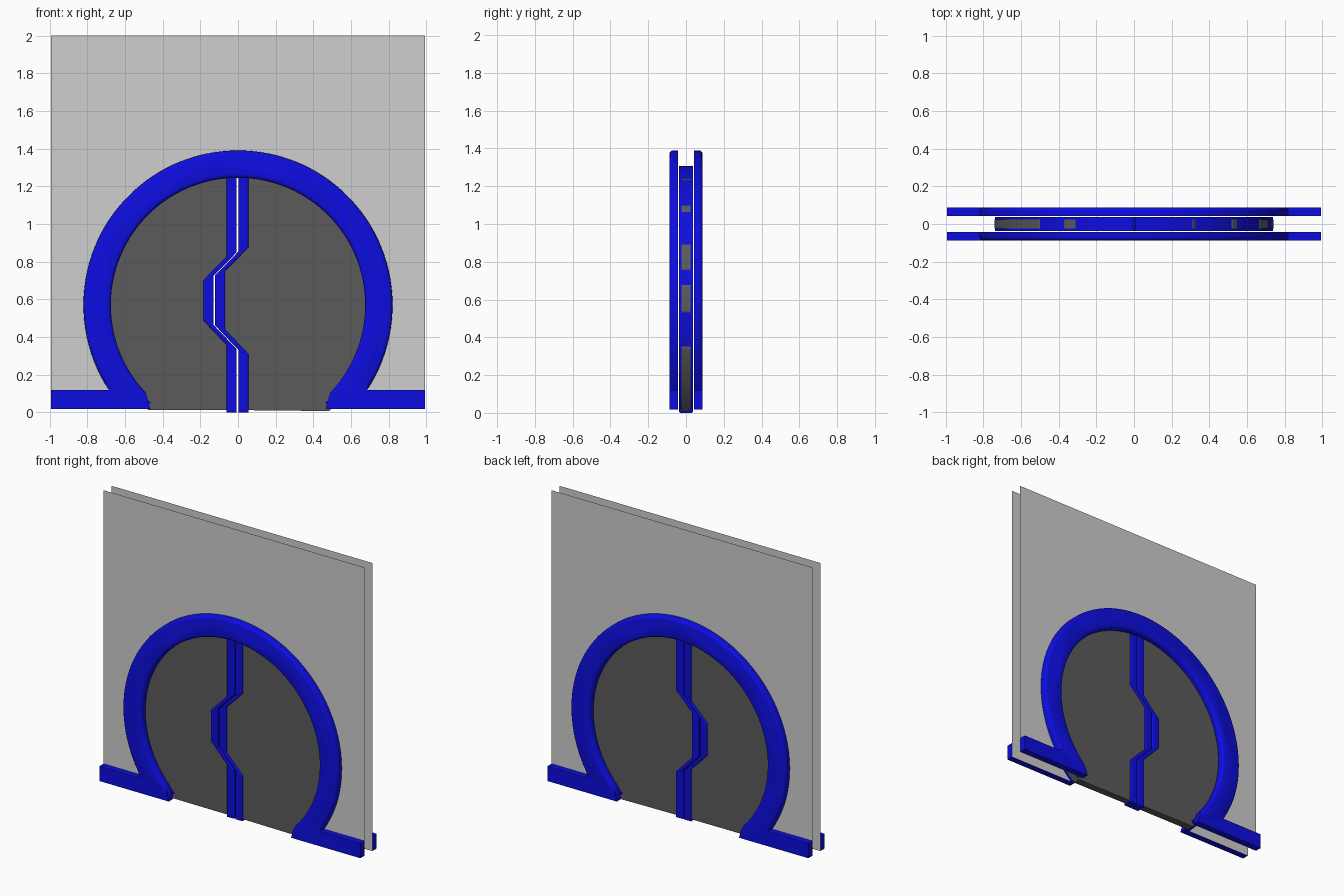
import bpy, bmesh, math

if "Cube" in bpy.data.objects:
    bpy.data.objects.remove(bpy.data.objects["Cube"])

CZ = 0.57                       # height of the round opening's centre


def material(name, rgb):
    m = bpy.data.materials.new(name)
    m.diffuse_color = (*rgb, 1)
    m.use_nodes = True
    m.node_tree.nodes["Principled BSDF"].inputs["Base Color"].default_value = m.diffuse_color
    return m


BLUE = material("blue", (0.004, 0.004, 0.74))
DARK = material("dark grey", (0.105, 0.105, 0.105))
LIGHT = material("light grey", (0.62, 0.62, 0.62))


def arc(r, a0, a1, n=64):
    """Points on a circle about the opening's centre, angles in degrees."""
    out = []
    for i in range(n + 1):
        a = math.radians(a0 + (a1 - a0) * i / n)
        out.append((r * math.cos(a), CZ + r * math.sin(a)))
    return out


def angle_at(r, z):
    return math.degrees(math.asin((z - CZ) / r))


def plate(name, outline, y0, y1, mat, bevel=0.0, rule=None, smooth=False):
    """Extrude an x-z outline from y0 to y1, rounding the y1 edges picked by rule."""
    bm = bmesh.new()
    base = bm.faces.new([bm.verts.new((x, y0, z)) for x, z in outline])
    if y1 != y0:
        geo = bmesh.ops.extrude_face_region(bm, geom=[base], use_keep_orig=True)
        for v in geo["geom"]:
            if isinstance(v, bmesh.types.BMVert):
                v.co.y = y1
        bmesh.ops.recalc_face_normals(bm, faces=bm.faces[:])
    if bevel:
        picked = [e for e in bm.edges
                  if all(abs(v.co.y - y1) < 1e-5 and rule(v.co) for v in e.verts)]
        bmesh.ops.bevel(bm, geom=picked, offset=bevel, segments=3, profile=0.5,
                        affect='EDGES', clamp_overlap=True)
    mesh = bpy.data.meshes.new(name)
    bm.to_mesh(mesh)
    bm.free()
    mesh.materials.append(mat)
    ob = bpy.data.objects.new(name, mesh)
    bpy.context.collection.objects.link(ob)
    if smooth:
        bpy.ops.object.select_all(action='DESELECT')
        bpy.context.view_layer.objects.active = ob
        ob.select_set(True)
        bpy.ops.object.shade_smooth_by_angle(angle=math.radians(35))
    return ob


# Frame outline: feet, outer arch and inner arch
R_OUT, R_IN, FOOT, BOT = 0.82, 0.675, 0.12, 0.018
ao, ai = angle_at(R_OUT, FOOT), angle_at(R_IN, 0.105)
frame = ([(-0.993, BOT), (-0.993, FOOT)] + arc(R_OUT, 180 - ao, ao, 80) +
         [(0.993, FOOT), (0.993, BOT), (0.465, BOT)] +
         arc(R_IN, ai, 180 - ai, 80) + [(-0.465, BOT)])


def on_arch(co):
    r = math.hypot(co.x, co.z - CZ)
    return co.z > 0.1 and (abs(r - R_OUT) < 1e-3 or abs(r - R_IN) < 1e-3)


# Wall sheet with a round hole
R_WALL = 0.745
aw = angle_at(R_WALL, BOT)
wall = ([(-0.993, BOT), (-0.993, 2.0), (0.993, 2.0), (0.993, BOT)] +
        arc(R_WALL, aw, 180 - aw))

for side, s in (("front", -1), ("back", 1)):
    plate(side + "_frame", frame, s * 0.043, s * 0.088, BLUE, 0.02, on_arch, True)
    plate(side + "_wall", wall, s * 0.041, s * 0.041, LIGHT)

# Stepped seam between the two door leaves
SEAM = [(0, 0.0), (0, 0.333), (-0.123, 0.462), (-0.123, 0.727), (0, 0.853), (0, 1.27)]


def seam(dx):
    """The seam line moved sideways by dx, with bends shifted to keep an even strip."""
    k = 0.41 * dx
    dz = (0, -k, -k, k, k, 0)
    return [(x + dx, z + d) for (x, z), d in zip(SEAM, dz)]


# Angles where the panel edge shows through the rim, per leaf
POKE = {1: [(-60, -16.5), (-3, 8), (15, 27), (42, 45), (63, 65)],
        -1: [(0, 48), (60, 65)]}

for side, s, near, far in (("left", -1, -0.007, -0.06), ("right", 1, 0.002, 0.055)):
    # Edge strip along the seam
    strip = seam(near) + seam(far)[::-1]
    for half, t in (("front", -1), ("back", 1)):
        plate(f"{side}_{half}_edge_strip", strip, 0, t * 0.036, BLUE, 0.007,
              lambda co: True)

    # Panel filling the leaf
    panel = [(seam(far)[0][0], 0.012)] + seam(far)[1:]
    edge = []
    a0 = angle_at(0.735, 0.012)
    for i in range(71):
        a = a0 + (88 - a0) * i / 70
        r = 0.741 if any(lo <= a <= hi for lo, hi in POKE[s]) else 0.733
        a = math.radians(a)
        edge.append((s * r * math.cos(a), CZ + r * math.sin(a)))
    plate(side + "_panel", panel + edge[::-1], -0.025, 0.025, DARK)

    # Curved outer rim
    b0 = angle_at(0.738, 0.02)
    rim = arc(0.738, b0, 89.6, 48) + arc(0.695, 89.6, b0, 48)
    plate(side + "_rim", [(s * x, z) for x, z in rim], -0.038, 0.038, BLUE, smooth=True)
